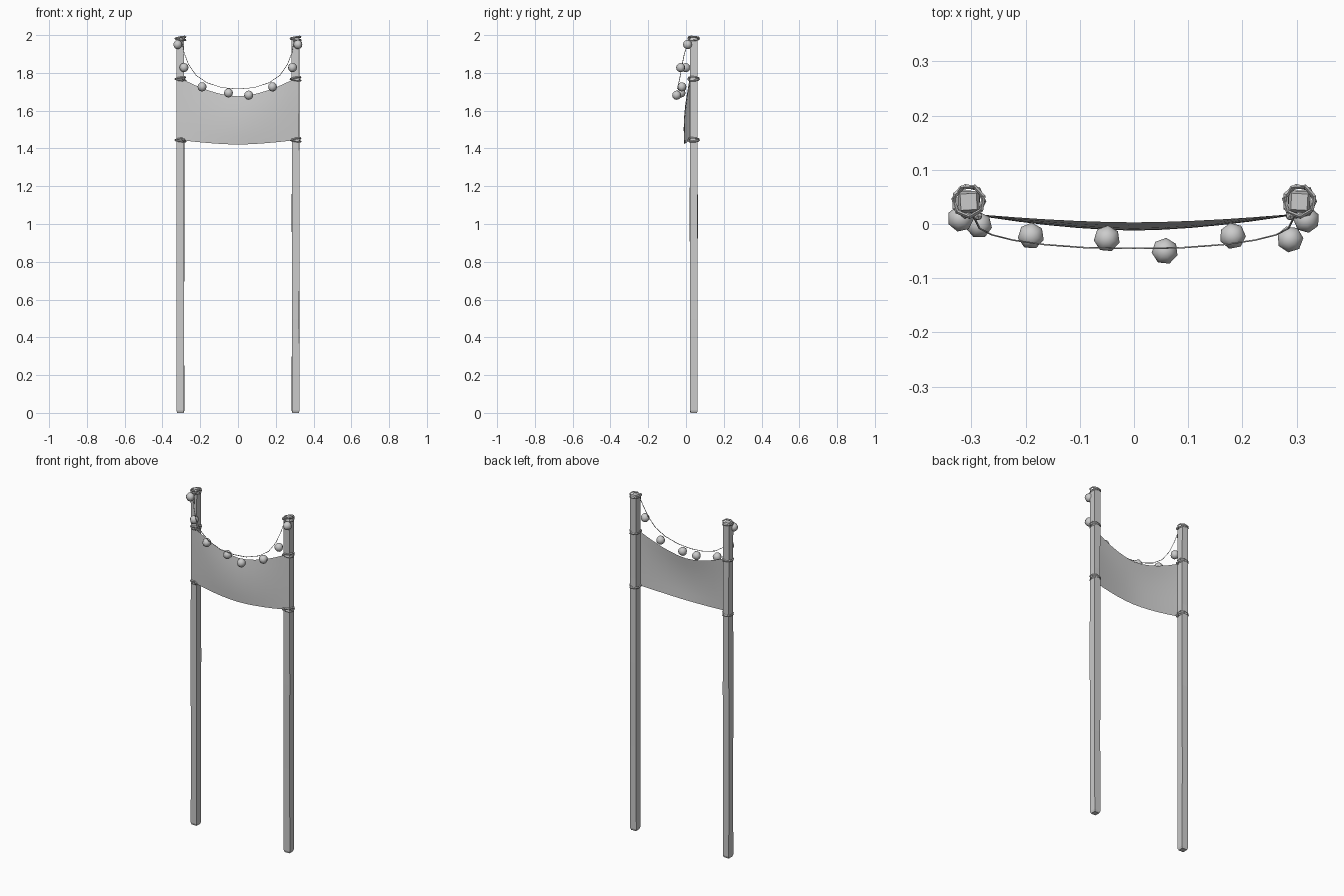
import bpy, bmesh, math, random
from mathutils import Vector, Matrix

if "Cube" in bpy.data.objects:
    bpy.data.objects.remove(bpy.data.objects["Cube"])
random.seed(4)

PX, PY = 0.305, 0.042  # post centre


def make(name, bm, smooth=None):
    bmesh.ops.recalc_face_normals(bm, faces=bm.faces)
    me = bpy.data.meshes.new(name)
    bm.to_mesh(me)
    bm.free()
    ob = bpy.data.objects.new(name, me)
    bpy.context.collection.objects.link(ob)
    if smooth:
        bpy.ops.object.select_all(action='DESELECT')
        ob.select_set(True)
        bpy.context.view_layer.objects.active = ob
        bpy.ops.object.shade_smooth_by_angle(angle=math.radians(smooth))
    return ob


def skin_rings(bm, rings, closed=False):
    vs = [[bm.verts.new(p) for p in r] for r in rings]
    n = len(vs[0])
    for k in range(len(vs) if closed else len(vs) - 1):
        a, b = vs[k], vs[(k + 1) % len(vs)]
        for i in range(n):
            bm.faces.new((a[i], a[(i + 1) % n], b[(i + 1) % n], b[i]))
    if not closed:
        bm.faces.new(vs[0])
        bm.faces.new(vs[-1])


# Rough-hewn square posts, narrowed at both ends
def post(name, x):
    bm = bmesh.new()
    rings = []
    for z, h in ((0, .016), (.012, .02), (.5, .0195), (1.0, .0205),
                 (1.5, .0195), (1.975, .02), (1.99, .015)):
        t = random.uniform(-.07, .07)
        rings.append([(x + h * 1.414 * math.cos(math.pi / 4 + t + i * math.pi / 2),
                       PY - .001 + h * 1.414 * math.sin(math.pi / 4 + t + i * math.pi / 2), z)
                      for i in range(4)])
    skin_rings(bm, rings)
    make(name, bm)


# Rope lashing: two tilted seven-sided loops and a small knot
def lashing(name, x, z):
    bm = bmesh.new()
    for k, tilt in enumerate((.15, -.18)):
        rot = Matrix.Rotation(tilt, 3, 'Y') @ Matrix.Rotation(tilt * .5, 3, 'X')
        rings = []
        for i in range(7):
            a = 2 * math.pi * i / 7 + k * .3
            out = Vector((math.cos(a), math.sin(a), 0))
            c = Vector((x, PY, z + (k - .5) * .009))
            rings.append([c + rot @ (out * (.029 + .004 * math.cos(b)) +
                                     Vector((0, 0, .005 * math.sin(b))))
                          for b in (.0, math.pi / 2, math.pi, 1.5 * math.pi)])
        skin_rings(bm, rings, True)
    s = 1 if x > 0 else -1
    bmesh.ops.create_icosphere(bm, subdivisions=1, radius=.009,
                               matrix=Matrix.Translation((x - s * .017, PY - .027, z)))
    make(name, bm)


for side, s in (("left", -1), ("right", 1)):
    post(side + "_post", s * PX)
    for lvl, z in (("low", 1.445), ("middle", 1.768), ("top", 1.982)):
        lashing(f"{side}_{lvl}_lashing", s * PX, z)

# Sagging cloth banner, billowing toward the front
bm = bmesh.new()
NX, NZ = 12, 6
grid = []
for i in range(NX + 1):
    u = -1 + 2 * i / NX
    sag = 1 - abs(u) ** 1.7
    lo, hi = 1.447 - .026 * sag, 1.782 - .106 * sag
    row = []
    for j in range(NZ + 1):
        v = j / NZ
        belly = .021 - sag * (.030 - .012 * v + .032 * v * (1 - v))
        row.append(bm.verts.new((u * .322, belly, lo + (hi - lo) * v)))
    grid.append(row)
for i in range(NX):
    for j in range(NZ):
        bm.faces.new((grid[i][j], grid[i + 1][j], grid[i + 1][j + 1], grid[i][j + 1]))
make("banner_cloth", bm, 60)

# Hanging string between the post tops
half = [(.298, .018, 1.975), (.285, -.008, 1.905), (.262, -.02, 1.845), (.222, -.03, 1.787),
        (.165, -.038, 1.748), (.085, -.044, 1.722)]
path = [(-x, y, z) for x, y, z in half] + [(0, -.045, 1.715)] + half[::-1]
cu = bpy.data.curves.new("hanging_string", 'CURVE')
cu.dimensions = '3D'
cu.bevel_depth = .0018
cu.bevel_resolution = 0
sp = cu.splines.new('POLY')
sp.points.add(len(path) - 1)
for p, co in zip(sp.points, path):
    p.co = (*co, 1)
bpy.context.collection.objects.link(bpy.data.objects.new("hanging_string", cu))

# Beads along the string
beads = [(-.32, .01, 1.95), (-.286, -.002, 1.828), (-.19, -.022, 1.726), (-.05, -.027, 1.694),
         (.057, -.05, 1.682), (.182, -.022, 1.726), (.288, -.028, 1.828), (.318, .008, 1.95)]
for i, co in enumerate(beads):
    bm = bmesh.new()
    m = Matrix.Translation(co) @ Matrix.Rotation(random.uniform(0, 1), 4, 'Z')
    bmesh.ops.create_uvsphere(bm, u_segments=7, v_segments=6, radius=.0245, matrix=m)
    make(f"bead_{i + 1}", bm, 70)
